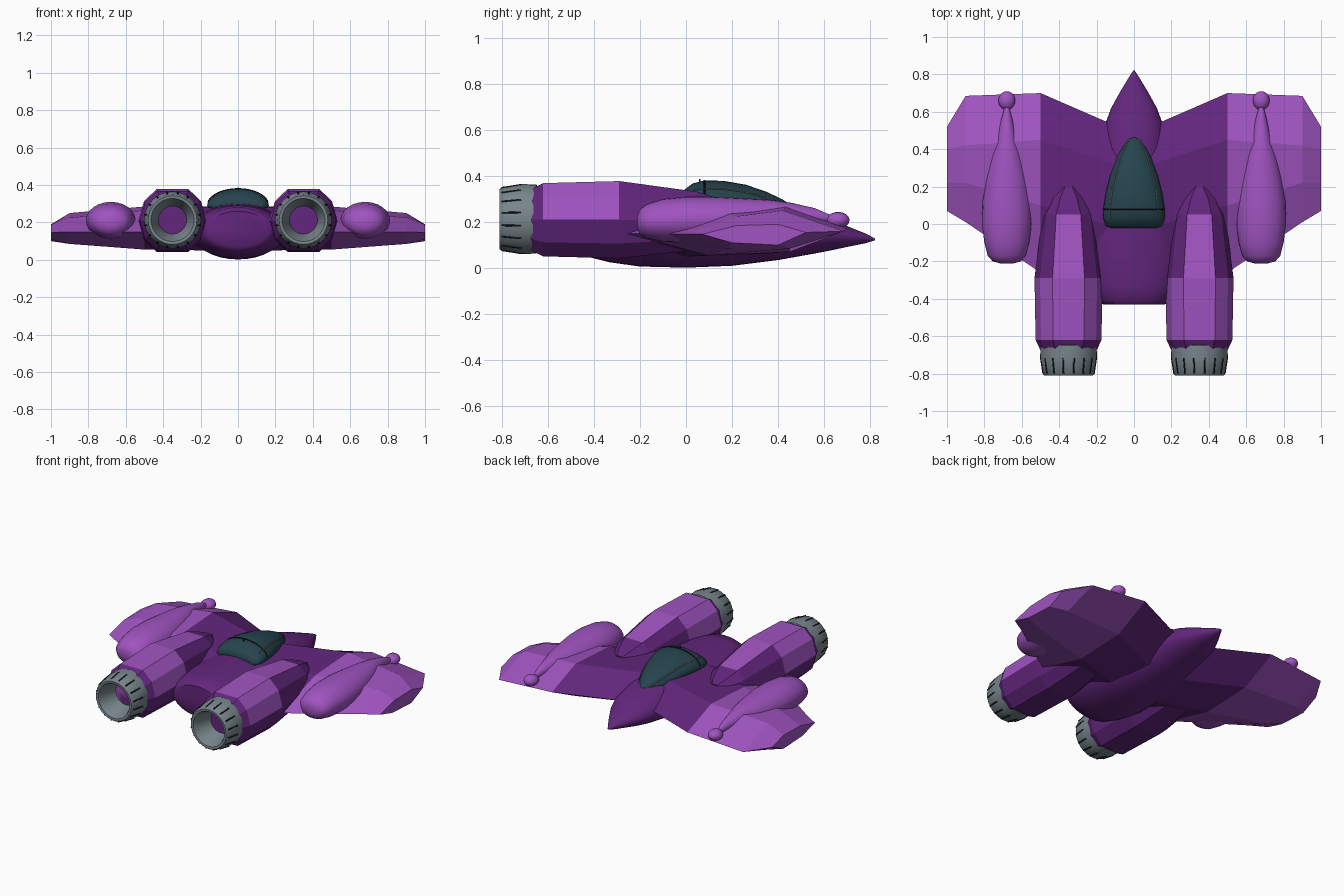
import bpy, bmesh, math
from mathutils import Vector

if "Cube" in bpy.data.objects:
    bpy.data.objects.remove(bpy.data.objects["Cube"])


def material(name, rgb):
    m = bpy.data.materials.new(name)
    m.diffuse_color = (*rgb, 1)
    m.use_nodes = True
    m.node_tree.nodes["Principled BSDF"].inputs["Base Color"].default_value = m.diffuse_color
    return m


DARK = material("dark purple", (0.122, 0.019, 0.202))
LIGHT = material("light purple", (0.35, 0.088, 0.53))
GREY = material("steel grey", (0.19, 0.238, 0.262))
GLASS = material("dark teal glass", (0.019, 0.058, 0.076))
BLACK = material("slot black", (0.008, 0.01, 0.014))
TRIM = material("canopy trim", (0.16, 0.18, 0.17))


def skin(name, rings, mats, rule=None, smooth=None):
    """Bridge closed rings of points, cap both ends, colour faces by rule."""
    bm = bmesh.new()
    loops = [[bm.verts.new(p) for p in ring] for ring in rings]
    n = len(loops[0])
    for a, b in zip(loops, loops[1:]):
        for i in range(n):
            j = (i + 1) % n
            bm.faces.new((a[i], a[j], b[j], b[i]))
    bm.faces.new(loops[0])
    bm.faces.new(loops[-1])
    bmesh.ops.recalc_face_normals(bm, faces=bm.faces)
    if rule:
        for f in bm.faces:
            f.material_index = rule(f.calc_center_median(), f.normal)
    me = bpy.data.meshes.new(name)
    bm.to_mesh(me)
    bm.free()
    for m in mats:
        me.materials.append(m)
    ob = bpy.data.objects.new(name, me)
    bpy.context.collection.objects.link(ob)
    if smooth:
        bpy.ops.object.select_all(action='DESELECT')
        ob.select_set(True)
        bpy.context.view_layer.objects.active = ob
        bpy.ops.object.shade_smooth_by_angle(angle=math.radians(smooth))
    return ob


def ring(x, y, z, w, up, down, angles):
    """Cross-section with separate upper and lower heights."""
    pts = []
    for a in angles:
        s = math.sin(math.radians(a))
        pts.append((x + w * math.cos(math.radians(a)), y, z + s * (up if s > 0 else down)))
    return pts


def circle(n):
    return [360 * i / n for i in range(n)]


def tube(name, points, radius, mat):
    cu = bpy.data.curves.new(name, 'CURVE')
    cu.dimensions = '3D'
    cu.bevel_depth = radius
    cu.bevel_resolution = 1
    sp = cu.splines.new('POLY')
    sp.points.add(len(points) - 1)
    for p, co in zip(sp.points, points):
        p.co = (*co, 1)
    cu.materials.append(mat)
    ob = bpy.data.objects.new(name, cu)
    bpy.context.collection.objects.link(ob)


# Fuselage: y, half width, mid z, height above, depth below
HULL = [(0.82, 0.004, 0.125, 0.004, 0.004), (0.78, 0.03, 0.13, 0.02, 0.022),
        (0.70, 0.078, 0.137, 0.045, 0.045), (0.62, 0.122, 0.145, 0.07, 0.07),
        (0.54, 0.152, 0.15, 0.095, 0.09), (0.40, 0.17, 0.155, 0.125, 0.12),
        (0.20, 0.205, 0.155, 0.14, 0.145), (0.0, 0.25, 0.155, 0.145, 0.153),
        (-0.20, 0.255, 0.155, 0.14, 0.148), (-0.33, 0.23, 0.16, 0.13, 0.135),
        (-0.41, 0.195, 0.16, 0.12, 0.115), (-0.43, 0.165, 0.16, 0.10, 0.09)]
skin("fuselage", [ring(0, *s, circle(32)) for s in
                  [(y, z, w, u, d) for y, w, z, u, d in HULL]], [DARK], smooth=40)

# Canopy: y, half width, base z, height
CANOPY = [(-0.022, 0.12, 0.285, 0.03), (-0.01, 0.15, 0.288, 0.05), (0.03, 0.165, 0.29, 0.078),
          (0.08, 0.164, 0.29, 0.09), (0.16, 0.152, 0.288, 0.091), (0.26, 0.128, 0.28, 0.082),
          (0.35, 0.095, 0.265, 0.066), (0.42, 0.06, 0.25, 0.048), (0.455, 0.032, 0.24, 0.035),
          (0.47, 0.008, 0.235, 0.02)]
skin("canopy", [ring(0, y, z, w, h, 0.03, circle(28)) for y, w, z, h in CANOPY],
     [GLASS], smooth=50)


def on_canopy(k, ang):
    y, w, z, h = CANOPY[k]
    a = math.radians(ang)
    return (w * math.cos(a), y, z + h * math.sin(a))


# Canopy trim, rear seam and aerial
for side, flip in (("right", False), ("left", True)):
    tube(side + "_canopy_trim",
         [on_canopy(k, 180 - 38 if flip else 38) for k in range(2, 9)], 0.004, TRIM)
tube("canopy_rear_seam", [on_canopy(3, a) for a in range(10, 171, 10)], 0.004, BLACK)
tube("canopy_aerial", [(0, 0.06, 0.36), (0, 0.06, 0.387)], 0.004, BLACK)

# Wing stations: x, then leading edge, upper, trailing edge and lower (y, z) points
WING = [(0.08, [(0.53, 0.17), (0.32, 0.285), (0.0, 0.28), (-0.40, 0.16), (0.0, 0.05), (0.3, 0.06)]),
        (0.155, [(0.55, 0.175), (0.34, 0.285), (0.0, 0.28), (-0.38, 0.16), (0.0, 0.05), (0.3, 0.06)]),
        (0.50, [(0.70, 0.19), (0.45, 0.285), (0.1, 0.265), (-0.26, 0.15), (0.1, 0.055), (0.45, 0.07)]),
        (0.90, [(0.685, 0.16), (0.42, 0.25), (0.22, 0.225), (0.01, 0.148), (0.18, 0.085), (0.45, 0.085)]),
        (1.00, [(0.52, 0.155), (0.40, 0.19), (0.22, 0.185), (0.07, 0.147), (0.2, 0.11), (0.4, 0.1)])]

# Weapon pod: y, half width, mid z, half height
POD = [(-0.212, 0.03, 0.2, 0.025), (-0.20, 0.075, 0.2, 0.055), (-0.17, 0.102, 0.203, 0.075),
       (-0.10, 0.12, 0.207, 0.093), (0.0, 0.133, 0.21, 0.1), (0.12, 0.13, 0.212, 0.098),
       (0.25, 0.11, 0.215, 0.088), (0.37, 0.082, 0.222, 0.074), (0.46, 0.052, 0.228, 0.055),
       (0.56, 0.03, 0.225, 0.035), (0.64, 0.008, 0.215, 0.01)]

# Engine nacelle: y, half width, mid z, half height
NACELLE = [(-0.68, 0.148, 0.21, 0.145), (-0.62, 0.176, 0.21, 0.18), (-0.29, 0.182, 0.21, 0.19),
           (0.05, 0.14, 0.205, 0.143), (0.14, 0.095, 0.215, 0.10), (0.20, 0.04, 0.235, 0.05)]
FACETS = [0, 33, 62, 118, 147, 180, 213, 242, 298, 327]


def nacelle_rule(c, n):
    if c.y < -0.63 or c.y > 0.04:
        return 0
    return int(n.z > (0.15 if c.y < -0.29 else 0.9))


# Nozzle: y, radius, going along the outside and back in
NOZZLE = [(-0.63, 0.12), (-0.65, 0.15), (-0.72, 0.152), (-0.80, 0.138), (-0.81, 0.13),
          (-0.808, 0.115), (-0.78, 0.102), (-0.68, 0.075)]

for side, s in (("right", 1), ("left", -1)):
    skin(side + "_wing", [[(s * x, y, z) for y, z in pts] for x, pts in WING], [DARK, LIGHT],
         lambda c, n: int(abs(c.x) > 0.5))
    skin(side + "_pod", [ring(s * 0.68, y, z, w, h, h, circle(24)) for y, w, z, h in POD],
         [LIGHT], smooth=50)
    # Small sensor bulb on the leading edge
    bulb = [(0.66 + 0.05 * math.cos(t), max(0.045 * math.sin(t), 0.001))
            for t in [math.pi * i / 10 for i in range(11)]]
    skin(side + "_sensor_bulb", [ring(s * 0.68, y, 0.208, r, r * 0.8, r * 0.8, circle(16))
                                 for y, r in bulb], [LIGHT], smooth=50)
    skin(side + "_nacelle", [ring(s * 0.35, y, z, w, h, h, FACETS) for y, w, z, h in NACELLE],
         [DARK, LIGHT], nacelle_rule)
    skin(side + "_nozzle", [ring(s * 0.35, y, 0.213, r, r, r, circle(32)) for y, r in NOZZLE],
         [GREY, LIGHT],
         lambda c, n: int(abs(n.y) > 0.99 and abs(c.y + 0.68) < 0.01), smooth=35)
    # Cooling slots around the nozzle
    for i in range(16):
        a = math.tau * (i + 0.5) / 16
        d = Vector((math.cos(a), 0, math.sin(a)))
        base = Vector((s * 0.35, 0, 0.213))
        tube(f"{side}_nozzle_slot_{i + 1}",
             [base + d * 0.151 + Vector((0, -0.715, 0)), base + d * 0.138 + Vector((0, -0.8, 0))],
             0.0045, BLACK)
